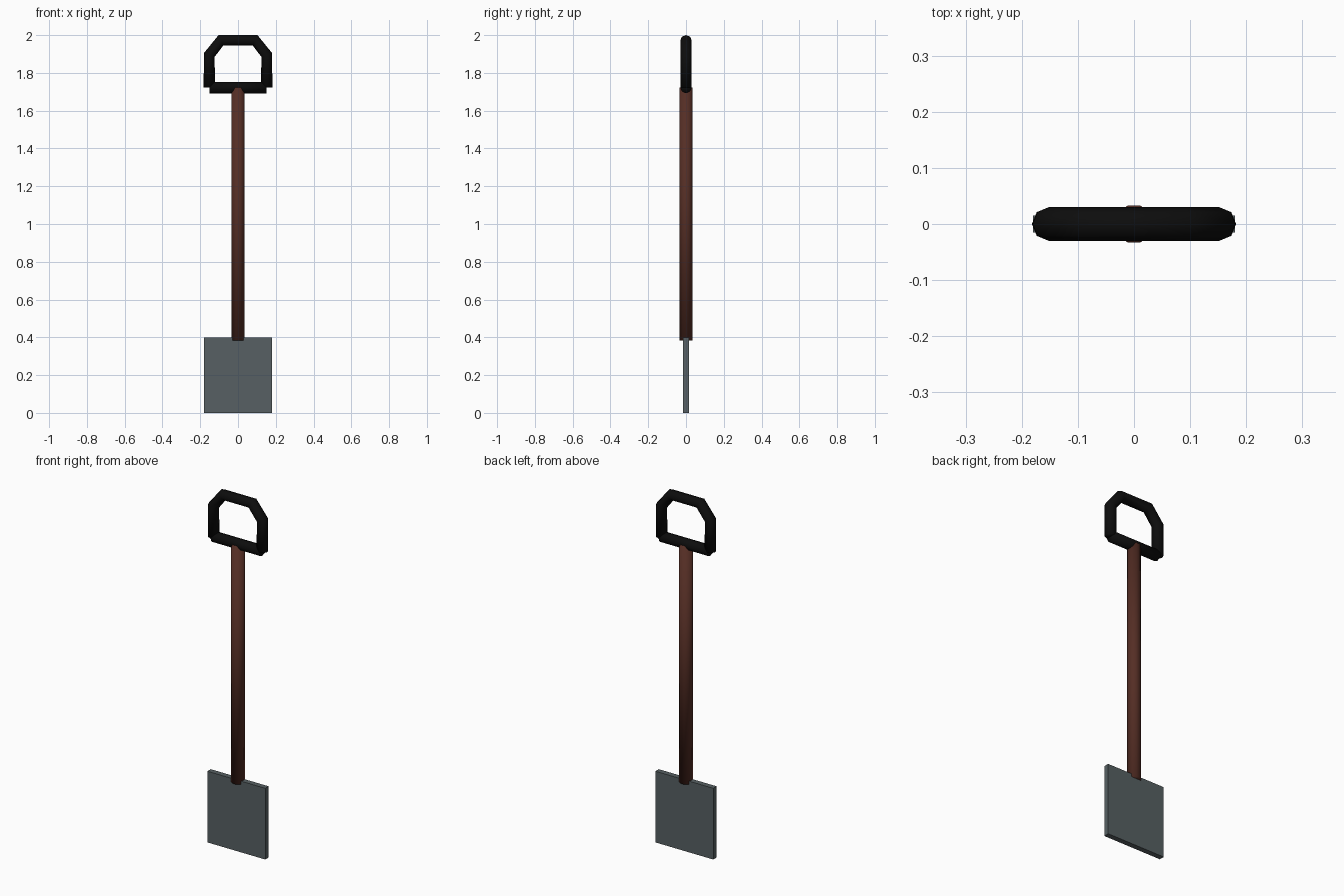
import bpy, bmesh, math
from mathutils import Vector

if "Cube" in bpy.data.objects:
    bpy.data.objects.remove(bpy.data.objects["Cube"])


def material(name, rgb):
    m = bpy.data.materials.new(name)
    m.diffuse_color = (*rgb, 1)
    m.use_nodes = True
    m.node_tree.nodes["Principled BSDF"].inputs["Base Color"].default_value = m.diffuse_color
    return m


STEEL = material("slate_steel", (0.095, 0.118, 0.125))
WOOD = material("dark_wood", (0.09, 0.027, 0.018))
BLACK = material("black_grip", (0.004, 0.004, 0.004))


def finish(name, bm, mat, smooth):
    bmesh.ops.recalc_face_normals(bm, faces=bm.faces)
    for f in bm.faces:
        f.smooth = smooth
    me = bpy.data.meshes.new(name)
    bm.to_mesh(me)
    bm.free()
    me.materials.append(mat)
    ob = bpy.data.objects.new(name, me)
    bpy.context.collection.objects.link(ob)
    return ob


def tube(name, path, radius, sides, mat):
    """Sweep a ring along a path in the XZ plane, with end caps."""
    bm = bmesh.new()
    pts = [Vector((x, 0, z)) for x, z in path]
    rings = []
    for i, p in enumerate(pts):
        t = Vector()
        if i:
            t += (p - pts[i - 1]).normalized()
        if i < len(pts) - 1:
            t += (pts[i + 1] - p).normalized()
        t.normalize()
        side = Vector((t.z, 0, -t.x))
        ring = []
        for k in range(sides):
            a = math.tau * k / sides
            ring.append(bm.verts.new(p + radius * (math.cos(a) * side + math.sin(a) * Vector((0, 1, 0)))))
        rings.append(ring)
    for a, b in zip(rings, rings[1:]):
        for k in range(sides):
            n = (k + 1) % sides
            bm.faces.new((a[k], a[n], b[n], b[k]))
    bm.faces.new(rings[0])
    bm.faces.new(rings[-1])
    return finish(name, bm, mat, True)


# flat square blade
bm = bmesh.new()
bmesh.ops.create_cube(bm, size=1)
for v in bm.verts:
    v.co = Vector((v.co.x * 0.36, v.co.y * 0.03, v.co.z * 0.4 + 0.2))
finish("blade", bm, STEEL, False)

# wooden shaft
tube("shaft", [(0, 0.383), (0, 1.723)], 0.035, 10, WOOD)

# grip: straight lower bar and bent arch
tube("grip_bar", [(-0.15, 1.722), (0.15, 1.722)], 0.03, 8, BLACK)
half = [(0.152, 1.722), (0.152, 1.895), (0.09, 1.973)]
tube("grip_arch", [(-x, z) for x, z in half] + half[::-1], 0.03, 8, BLACK)
